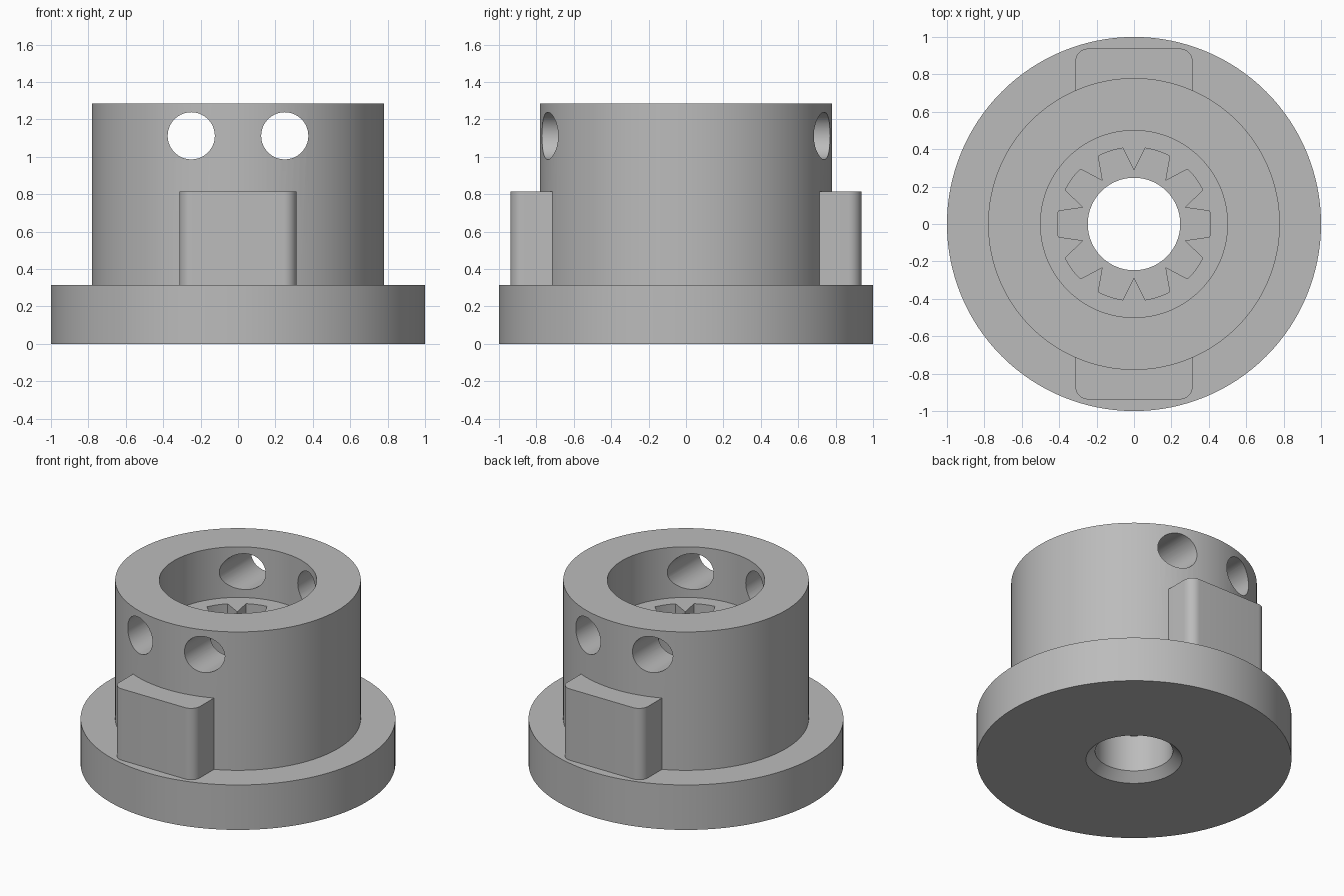
import bpy, bmesh, math

if "Cube" in bpy.data.objects:
    bpy.data.objects.remove(bpy.data.objects["Cube"])

BASE_TOP, TOP, FLOOR = 0.315, 1.285, 0.93
SOCKET_FLOOR = BASE_TOP

grey = bpy.data.materials.new("plain_grey")
grey.use_nodes = True
colour = (0.5, 0.5, 0.5, 1)
grey.diffuse_color = colour
grey.node_tree.nodes["Principled BSDF"].inputs["Base Color"].default_value = colour


def make_object(name, bm):
    bmesh.ops.recalc_face_normals(bm, faces=bm.faces)
    mesh = bpy.data.meshes.new(name)
    bm.to_mesh(mesh)
    bm.free()
    mesh.materials.append(grey)
    obj = bpy.data.objects.new(name, mesh)
    bpy.context.collection.objects.link(obj)
    return obj


def lathe(name, profile, steps=128):
    """Revolve a closed (radius, height) profile around z."""
    bm = bmesh.new()
    rings = []
    for i in range(steps):
        a = math.tau * i / steps
        rings.append([bm.verts.new((r * math.cos(a), r * math.sin(a), z)) for r, z in profile])
    for i in range(steps):
        a, b = rings[i - 1], rings[i]
        for j in range(len(profile)):
            bm.faces.new((a[j - 1], b[j - 1], b[j], a[j]))
    return make_object(name, bm)


def prism(name, outline, z0, z1):
    """Extrude a flat (x, y) outline from z0 up to z1."""
    bm = bmesh.new()
    low = [bm.verts.new((x, y, z0)) for x, y in outline]
    high = [bm.verts.new((x, y, z1)) for x, y in outline]
    bm.faces.new(low)
    bm.faces.new(high)
    for i in range(len(low)):
        bm.faces.new((low[i - 1], low[i], high[i], high[i - 1]))
    return make_object(name, bm)


def activate(obj):
    bpy.ops.object.select_all(action="DESELECT")
    obj.select_set(True)
    bpy.context.view_layer.objects.active = obj


def cut(target, cutter):
    cutter.hide_render = True
    activate(target)
    mod = target.modifiers.new("cut", "BOOLEAN")
    mod.operation = "DIFFERENCE"
    mod.solver = "EXACT"
    mod.object = cutter
    bpy.ops.object.modifier_apply(modifier=mod.name)
    bpy.data.objects.remove(cutter)


def smooth(obj):
    activate(obj)
    bpy.ops.object.shade_smooth_by_angle(angle=math.radians(30))


# Flanged hub with counterbore, through hole and chamfered underside
hub = lathe("flanged_hub", [
    (0.305, 0), (1, 0), (1, BASE_TOP), (0.78, BASE_TOP), (0.78, TOP),
    (0.5, TOP), (0.5, FLOOR), (0.247, FLOOR), (0.247, 0.058)])

# Splined socket: ten pockets separated by pointed teeth
outline = []
for i in range(10):
    centre = math.radians(36 * i)
    for k in range(-4, 5):
        a = centre + math.radians(9.7) * k / 4
        outline.append((0.41 * math.cos(a), 0.41 * math.sin(a)))
    a = centre + math.radians(18)
    outline.append((0.285 * math.cos(a), 0.285 * math.sin(a)))
cut(hub, prism("socket_cutter", outline, SOCKET_FLOOR, FLOOR + 0.1))

# Two round holes running front to back through the upper wall
for side in (-1, 1):
    circle = [(0.126 * math.cos(math.tau * i / 64), 0.126 * math.sin(math.tau * i / 64))
              for i in range(64)]
    drill = prism("hole_cutter", circle, -1.2, 1.2)
    drill.rotation_euler.x = math.pi / 2
    drill.location = (0.25 * side, 0, 1.112)
    bpy.context.view_layer.update()
    cut(hub, drill)
smooth(hub)

# Front and back lugs with rounded outer corners
HALF, OUT, ROUND = 0.314, 0.938, 0.07
for name, sign in (("front_lug", -1), ("back_lug", 1)):
    outline = [(-HALF, 0.6 * sign), (HALF, 0.6 * sign)]
    for side, order in ((1, range(9)), (-1, range(8, -1, -1))):
        for k in order:
            a = math.pi / 2 * k / 8
            outline.append((side * (HALF - ROUND + ROUND * math.cos(a)),
                            sign * (OUT - ROUND + ROUND * math.sin(a))))
    smooth(prism(name, outline, BASE_TOP - 0.05, 0.815))
